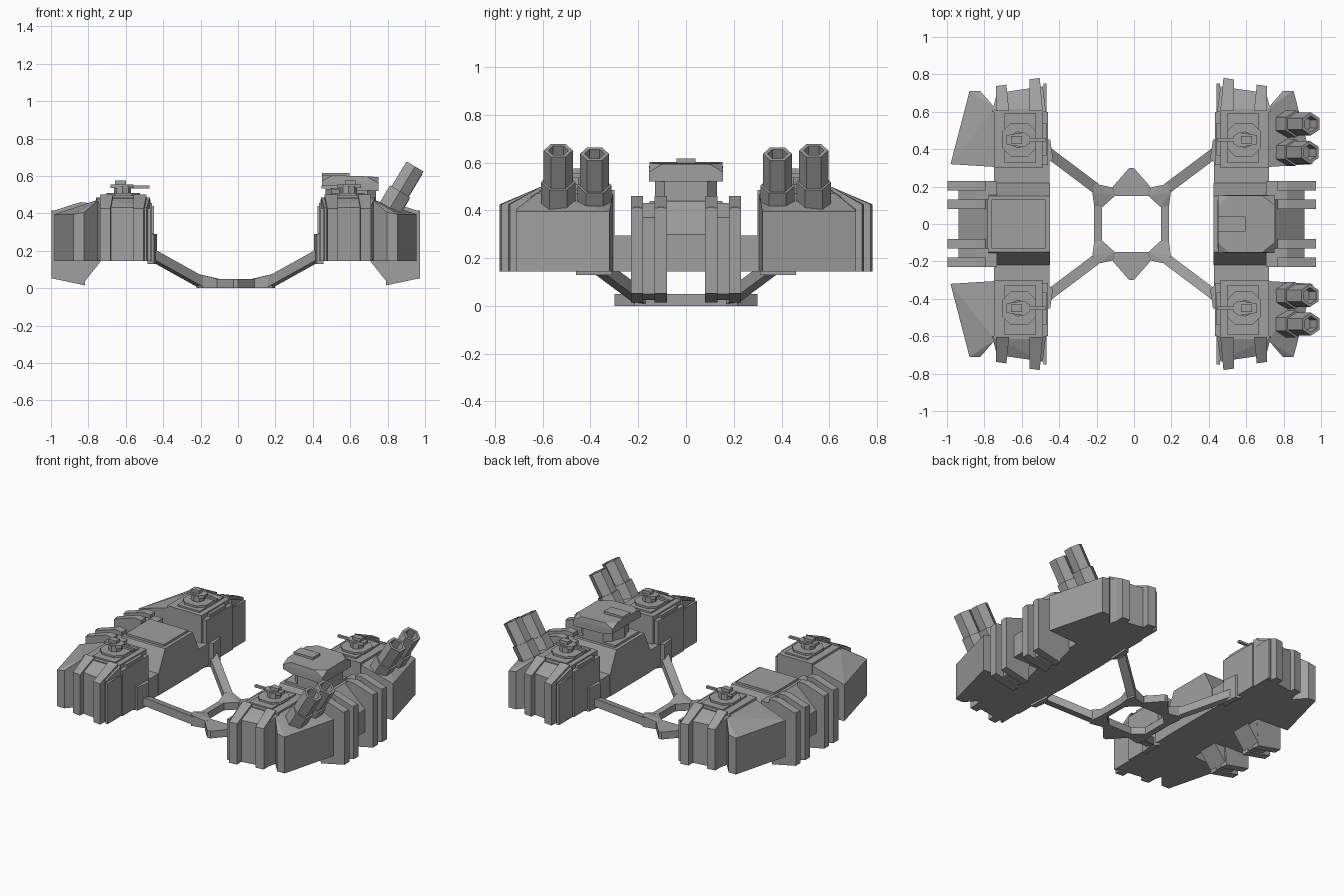
import bpy, bmesh, math
from mathutils import Matrix, Vector

cube = bpy.data.objects.get("Cube")
if cube:
    bpy.data.objects.remove(cube, do_unlink=True)

grey = bpy.data.materials.new("hull grey")
grey.use_nodes = True
COLOUR = (0.35, 0.35, 0.35, 1)
grey.diffuse_color = COLOUR
grey.node_tree.nodes["Principled BSDF"].inputs["Base Color"].default_value = COLOUR
CENTRE = -0.013  # symmetry plane of the two hulls


def finish(name, bm, mirror):
    """Turn a bmesh into an object, mirrored over the named axes."""
    bmesh.ops.recalc_face_normals(bm, faces=bm.faces)
    mesh = bpy.data.meshes.new(name)
    bm.to_mesh(mesh)
    bm.free()
    mesh.materials.append(grey)
    obj = bpy.data.objects.new(name, mesh)
    obj.location.x = CENTRE
    bpy.context.collection.objects.link(obj)
    if mirror:
        mod = obj.modifiers.new("Mirror", 'MIRROR')
        mod.use_axis = ('x' in mirror, 'y' in mirror, False)
        mod.use_mirror_merge = False
    return obj


def hull(name, points, mirror='xy'):
    bm = bmesh.new()
    for p in points:
        bm.verts.new(p)
    bmesh.ops.convex_hull(bm, input=bm.verts)
    bmesh.ops.dissolve_limit(bm, angle_limit=0.02, verts=bm.verts, edges=bm.edges)
    return finish(name, bm, mirror)


def prism(name, plan, z0, tops, mirror='xy'):
    """Vertical prism; tops is one height or one per corner."""
    if not isinstance(tops, (list, tuple)):
        tops = [tops] * len(plan)
    low = [(x, y, z0) for x, y in plan]
    high = [(x, y, z) for (x, y), z in zip(plan, tops)]
    return hull(name, low + high, mirror)


def box(name, x, y, z, mirror='xy'):
    plan = [(a, b) for a in x for b in y]
    return prism(name, plan, z[0], z[1], mirror)


def across(name, profile, y0, y1, mirror='xy'):
    """Profile in x and z, extruded along y."""
    return hull(name, [(x, y, z) for x, z in profile for y in (y0, y1)], mirror)


def tube(name, sides, radius, base, length, tilt, mirror, bore=0):
    bm = bmesh.new()
    bmesh.ops.create_cone(bm, cap_ends=True, segments=sides, radius1=radius,
                          radius2=radius, depth=length)
    if bore:
        top = max(bm.faces, key=lambda f: f.calc_center_median().z)
        bmesh.ops.inset_individual(bm, faces=[top], thickness=radius * 0.3)
        new = bmesh.ops.extrude_discrete_faces(bm, faces=[top])["faces"][0]
        bmesh.ops.translate(bm, verts=new.verts, vec=(0, 0, -bore))
    place = (Matrix.Translation(base) @ Matrix.Rotation(tilt, 4, 'Y')
             @ Matrix.Translation((0, 0, length / 2)))
    bmesh.ops.transform(bm, matrix=place, verts=bm.verts)
    return finish(name, bm, mirror)


# Connecting frame: ring, prongs and arms
prism("frame_prong", [(s * x, y) for s in (-1, 1) for x, y in
                      ((.09, .15), (.1, .2), (.012, .3))], 0, .05, 'y')
prism("frame_node", [(.09, .15), (.1, .195), (.195, .215), (.21, .17), (.2, .095), (.155, .09)],
      0, [.05, .05, .075, .075, .05, .05])
box("frame_side_bar", (.158, .2), (-.1, .1), (0, .05), 'x')
start, end = Vector((.19, .19, .035)), Vector((.45, .385, .18))
side = Vector((-.6, .8, 0)) * .028
hull("frame_arm", [p + s * side + Vector((0, 0, h)) for p in (start, end)
                   for s in (-1, 1) for h in (-.028, .028)])
prism("arm_socket", [(.42, .35), (.46, .31), (.47, .46), (.435, .45)], .13, .29)

# Hull spine and raised middle block
box("hull_spine", (.44, .735), (-.33, .33), (.145, .295), 'x')
hull("middle_block", [(x, s * y, z) for x in (.437, .765) for s in (-1, 1)
                      for y, z in ((.22, .145), (.22, .295), (.15, .44))], 'x')
box("middle_ridge", (.46, .75), (-.13, .13), (.4, .455), 'x')
across("middle_outer", [(.7, .145), (.925, .145), (.925, .3), (.77, .44), (.7, .44)],
       -.13, .13, 'x')

# Outboard brackets with paired ribs
across("bracket", [(.72, .145), (.815, .145), (.815, .025), (.925, .05),
                   (.925, .37), (.83, .43), (.72, .43)], .09, .23)
for y in (.105, .205):
    across("bracket_rib", [(.805, .145), (.805, .015), (.985, .053), (.985, .41),
                           (.83, .46), (.78, .455)], y - .026, y + .026)
    box("bracket_rib_rail", (.8, .985), (y - .013, y + .013), (.06, .415))

# Corner towers
box("tower_core", (.475, .735), (.3, .615), (.145, .485))
box("tower_buttress", (.447, .74), (.315, .6), (.145, .455))
box("tower_side_block", (.455, .72), (.365, .54), (.145, .475))
box("tower_roof_panel", (.51, .68), (.33, .59), (.48, .495))
prism("tower_wing", [(.73, .305), (.968, .32), (.866, .712), (.81, .712), (.73, .62)],
      .145, [.47, .395, .395, .405, .475])

# Sloped tower ends with wrapping ribs
prism("tower_end", [(.745, .6), (.72, .7), (.475, .735), (.458, .6)],
      .145, [.485, .43, .43, .485])
for x, y in ((.69, .742), (.51, .778)):
    lean = (y - .6) * .17
    prism("end_rib", [(x + .035, .605), (x + .028 + lean * .3, y - .005),
                      (x - .028 + lean * .3, y + .003), (x - .035, .605)],
          .145, [.5, .425, .425, .5])
box("end_corner_rib", (.455, .472), (.6, .75), (.145, .425))

# Small turrets facing inward
prism("turret_plate", [(.6 + s * x, .45 + t * y) for s in (-1, 1) for t in (-1, 1)
                       for x, y in ((.09, .045), (.045, .09))], .49, .508)
tube("turret_column", 8, .045, (.605, .45, .5), .045, 0, 'xy')
prism("turret_head", [(.67, .425), (.67, .475), (.575, .49), (.545, .47),
                      (.545, .43), (.575, .41)], .535, .555)
box("turret_cap", (.585, .645), (.43, .47), (.55, .575))
box("turret_barrel", (.46, .56), (.441, .459), (.533, .548))

# Hexagonal launch tubes on the left hull
TILT = math.radians(31)
lean = Vector((math.sin(TILT), 0, math.cos(TILT)))
for y, drop in ((.535, 0), (.383, .014)):
    base = Vector((.8 - drop * .4, y, .385 - drop))
    tube("launcher_base", 6, .072, base, .155, TILT, 'y')
    tube("launcher_tube", 6, .061, base + lean * .1, .21, TILT, 'y', bore=.07)

# Large turret on the left hull
tube("main_turret_column", 8, .13, (.61, 0, .44), .09, 0, '')
prism("main_turret_base", [(.63 + s * x, t * y) for s in (-1, 1) for t in (-1, 1)
                           for x, y in ((.12, .09), (.075, .13))], .45, .53, '')
hull("main_turret_head",
     [(x, s * .155, z) for s in (-1, 1) for x, z in
      ((.463, .545), (.53, .525), (.763, .52), (.463, .575), (.763, .56))]
     + [(x, s * y, z) for s in (-1, 1) for x, y, z in
        ((.463, .1, .603), (.52, .152, .603), (.7, .152, .598), (.763, .1, .594))], '')
box("main_turret_ridge", (.463, .61), (-.04, .04), (.59, .617), '')
